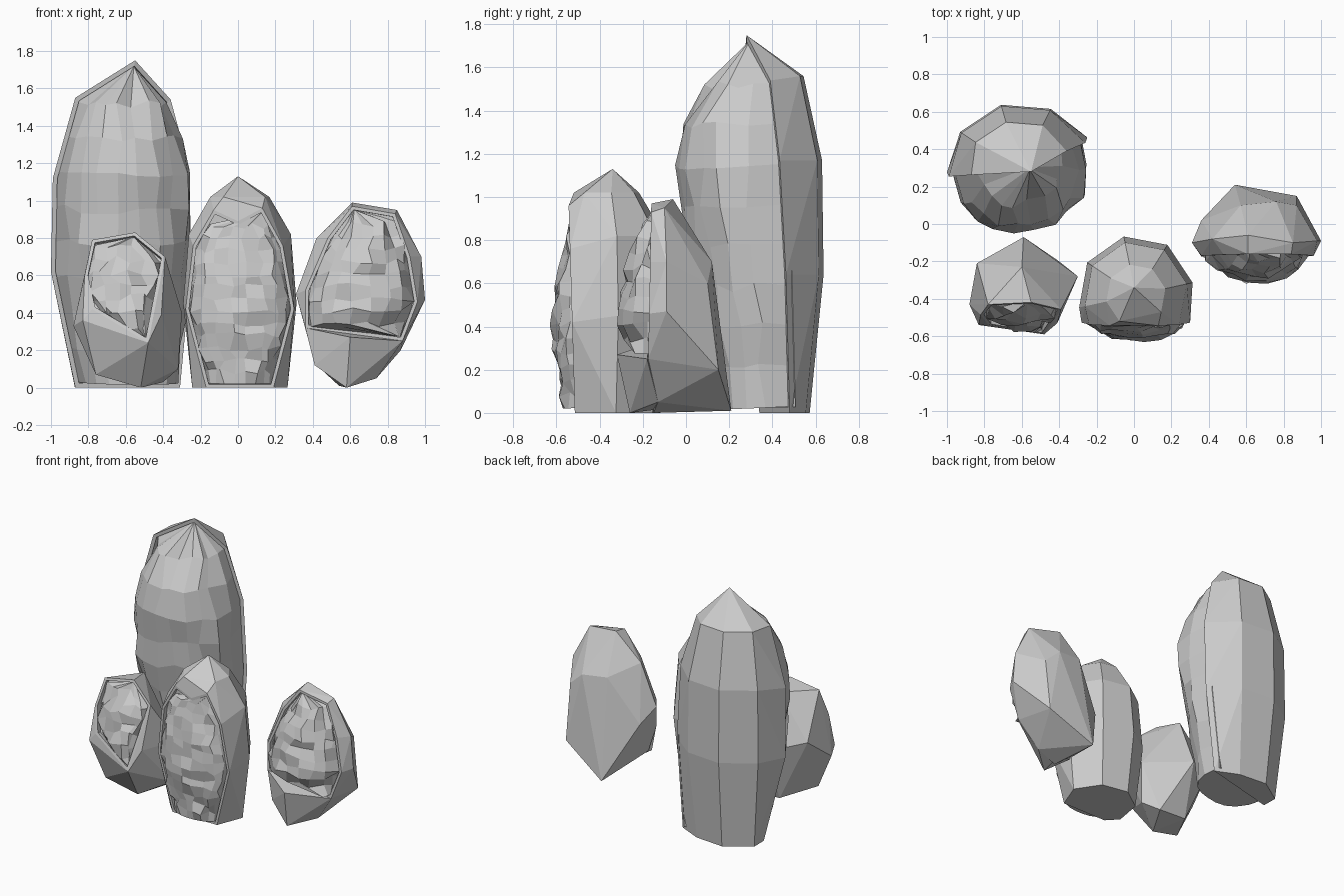
import bpy, bmesh, random
from math import sin, cos, pi, radians
from mathutils import Vector

if "Cube" in bpy.data.objects:
    bpy.data.objects.remove(bpy.data.objects["Cube"])

GREY = (0.6, 0.6, 0.6, 1)
stone = bpy.data.materials.new("stone grey")
stone.use_nodes = True
stone.diffuse_color = GREY
stone.node_tree.nodes["Principled BSDF"].inputs["Base Color"].default_value = GREY


def finish(bm, name):
    bmesh.ops.recalc_face_normals(bm, faces=bm.faces)
    mesh = bpy.data.meshes.new(name)
    bm.to_mesh(mesh)
    bm.free()
    mesh.materials.append(stone)
    bpy.context.collection.objects.link(bpy.data.objects.new(name, mesh))


def rings(centre, radius, sides, start, levels):
    """Stacked polygon rings, each given as (height, scale)."""
    points = []
    for z, scale in levels:
        for i in range(sides):
            a = radians(start) + 2 * pi * i / sides
            points.append((centre[0] + radius[0] * scale * cos(a),
                           centre[1] + radius[1] * scale * sin(a), z))
    return points


def hull(points):
    """Faceted convex stone with coplanar triangles merged."""
    bm = bmesh.new()
    for p in points:
        bm.verts.new(p)
    result = bmesh.ops.convex_hull(bm, input=bm.verts)
    loose = set(result["geom_interior"] + result["geom_unused"])
    bmesh.ops.delete(bm, geom=[v for v in loose if isinstance(v, bmesh.types.BMVert)], context='VERTS')
    bmesh.ops.dissolve_limit(bm, angle_limit=radians(2), verts=bm.verts, edges=bm.edges)
    bmesh.ops.recalc_face_normals(bm, faces=bm.faces)
    return bm


def shell(name, body, rim, plane, border, notch=None, apex=None):
    """Faceted half shell with a recessed opening; returns the recess outline."""
    px, py, pz, slope_x, slope_z = plane

    def depth(x, z):
        return py + slope_x * (x - px) + slope_z * (z - pz)

    behind = [p for p in body if p[1] > depth(p[0], p[2]) + 0.01]
    bm = hull(behind + [(x, depth(x, z), z) for x, z in rim])
    front = Vector((slope_x, -1, slope_z)).normalized()

    def opening():
        facing = [f for f in bm.faces if f.normal.dot(front) > 0.98]
        return max(facing, key=lambda f: f.calc_area())

    # Beak where the roof dips over the opening
    if notch:
        top = max(opening().edges, key=lambda e: sum(v.co.z for v in e.verts))
        cut = bmesh.ops.subdivide_edges(bm, edges=[top], cuts=1)
        tip = [g for g in cut["geom_inner"] if isinstance(g, bmesh.types.BMVert)][0]
        tip.co = (notch[0], depth(*notch), notch[1])
        bm.normal_update()
    # Flat rim, then a recess behind it
    face = opening()
    bmesh.ops.inset_region(bm, faces=[face], thickness=border, use_even_offset=True)
    floor = bmesh.ops.extrude_face_region(bm, geom=[face])
    bmesh.ops.delete(bm, geom=[face], context='FACES_ONLY')
    inner = [g for g in floor["geom"] if isinstance(g, bmesh.types.BMFace)][0]
    for v in inner.verts:
        v.co -= front * 0.035
    # Roof tip leaning out over the opening
    if apex:
        top = max(bm.verts, key=lambda v: v.co.z).co.copy()
        for v in bm.verts:
            if (v.co - top).length < 0.1:
                v.co += Vector(apex) - top
    outline = [v.co.copy() for v in inner.verts]
    finish(bm, name)
    return outline, front


def crystals(name, outline, front, depths, columns, rows, rough, power, seed):
    """Lumpy grid of facets filling the opening; depths run from bottom to top."""
    rng = random.Random(seed)
    pairs = list(zip(outline, outline[1:] + outline[:1]))
    low = min(p.z for p in outline) + 0.004
    high = max(p.z for p in outline) - 0.004
    bm = bmesh.new()
    grid = []
    for r in range(rows + 1):
        v = r / rows
        z = low + (high - low) * v
        hits = [a.lerp(b, (z - a.z) / (b.z - a.z)) for a, b in pairs if (a.z - z) * (b.z - z) < 0]
        left = min(hits, key=lambda p: p.x)
        right = max(hits, key=lambda p: p.x)
        k = min(int(v * (len(depths) - 1)), len(depths) - 2)
        f = v * (len(depths) - 1) - k
        bulge = depths[k] * (1 - f) + depths[k + 1] * f
        line = []
        for c in range(columns + 1):
            u = -cos(pi * c / columns)
            rise = max(0, 1 - abs(u) ** power) ** (1 / power)
            co = left.lerp(right, (u + 1) / 2) + front * bulge * rise
            if 0 < c < columns and 0 < r < rows:
                co += Vector([rng.uniform(-rough, rough) for _ in range(3)])
            line.append(bm.verts.new(co))
        grid.append(line)
    for a, b in zip(grid, grid[1:]):
        for c in range(columns):
            bm.faces.new((a[c], a[c + 1], b[c + 1], b[c]))
    bm.faces.new(grid[0])
    finish(bm, name)


# Tall geode at the back
body = rings((-0.61, 0.28), (0.39, 0.37), 9, 25, [(0, 0.82), (0.64, 1), (1.17, 0.98), (1.56, 0.74)])
rim = [(-0.87, 0), (-1, 0.62), (-0.99, 1.12), (-0.87, 1.55), (-0.55, 1.74),
       (-0.36, 1.54), (-0.26, 1.17), (-0.25, 0.64), (-0.31, 0)]
opening = shell("tall_geode_shell", body, rim, (-0.55, 0.37, 1, 0.25, -0.05), 0.025, apex=(-0.55, 0.28, 1.75))
crystals("tall_geode_crystals", *opening, [0.3, 0.33, 0.37, 0.4, 0.41, 0.36, 0.03], 10, 9, 0.022, 2.7, 3)

# Upright geode in the middle
body = rings((0.01, -0.38), (0.31, 0.32), 8, 12, [(0, 0.84), (0.45, 1), (0.82, 0.9), (1.02, 0.52)])
body.append((0, -0.34, 1.13))
rim = [(-0.17, 0), (-0.28, 0.42), (-0.24, 0.76), (-0.13, 0.95),
       (0.13, 0.96), (0.24, 0.76), (0.3, 0.42), (0.19, 0)]
opening = shell("middle_geode_shell", body, rim, (0, -0.53, 0.5, 0, -0.03), 0.018, notch=(0, 0.89))
crystals("middle_geode_crystals", *opening, [0.09, 0.11, 0.13, 0.11, 0.07, 0.02], 9, 14, 0.018, 2.3, 5)

# Small round geode
body = [(-0.6, -0.23, 0.8), (-0.84, -0.21, 0.5), (-0.59, -0.07, 0.42), (-0.3, -0.28, 0.4),
        (-0.88, -0.43, 0.33), (-0.76, -0.45, 0.07), (-0.32, -0.3, 0.1), (-0.52, -0.42, 0),
        (-0.62, -0.2, 0.04), (-0.4, -0.2, 0.03), (-0.83, -0.54, 0.36), (-0.41, -0.53, 0.39)]
rim = [(-0.78, 0.79), (-0.55, 0.83), (-0.39, 0.7), (-0.48, 0.24), (-0.78, 0.42), (-0.82, 0.6)]
opening = shell("small_geode_shell", body, rim, (-0.6, -0.5, 0.55, 0, 0.29), 0.018)
crystals("small_geode_crystals", *opening, [0.02, 0.05, 0.07, 0.06, 0.02], 7, 8, 0.028, 2.3, 7)

# Leaning geode on the left
body = [(0.58, -0.15, 0), (0.54, 0.21, 0.01), (0.74, -0.13, 0.05), (0.87, 0.15, 0.2),
        (0.41, -0.15, 0.13), (0.31, -0.1, 0.5), (0.36, 0.02, 0.4), (1, -0.09, 0.47),
        (0.98, -0.09, 0.7), (0.85, -0.1, 0.95), (0.61, -0.06, 0.99), (0.42, -0.08, 0.8),
        (0.87, 0.1, 0.6), (0.76, 0.12, 0.7), (0.57, 0.1, 0.72)]
rim = [(0.36, 0.32), (0.36, 0.52), (0.48, 0.8), (0.61, 0.97), (0.84, 0.93),
       (0.92, 0.7), (0.96, 0.46), (0.88, 0.25)]
opening = shell("leaning_geode_shell", body, rim, (0.6, -0.17, 0.5, 0, 0.02), 0.018)
crystals("leaning_geode_crystals", *opening, [0.1, 0.17, 0.17, 0.15, 0.1, 0.02], 9, 10, 0.02, 1.7, 9)

# Lip jutting out below its opening
lip = [(0.36, -0.17, 0.32), (0.88, -0.18, 0.25), (0.6, -0.32, 0.27), (0.58, -0.26, 0),
       (0.41, -0.19, 0.12), (0.74, -0.13, 0.05), (0.6, -0.1, 0.02)]
finish(hull(lip), "leaning_geode_lip")
